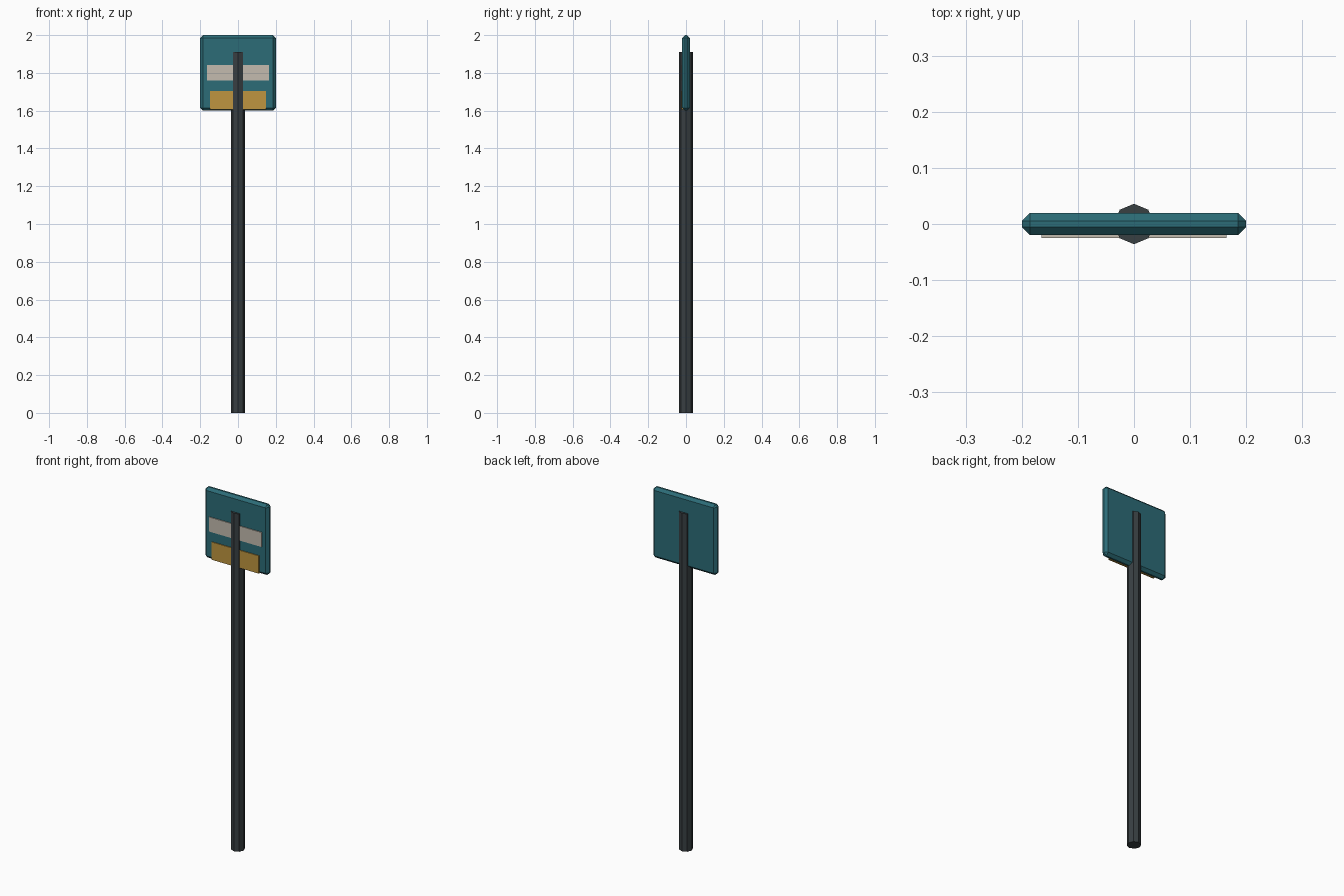
import bpy
from math import radians

if "Cube" in bpy.data.objects:
    bpy.data.objects.remove(bpy.data.objects["Cube"])


def paint(obj, name, rgb):
    mat = bpy.data.materials.new(name)
    mat.diffuse_color = (*rgb, 1.0)
    mat.use_nodes = True
    mat.node_tree.nodes["Principled BSDF"].inputs["Base Color"].default_value = mat.diffuse_color
    obj.data.materials.append(mat)


def box(name, x, y, z):
    """Box spanning the given (min, max) ranges."""
    spans = (x, y, z)
    bpy.ops.mesh.primitive_cube_add(size=1, location=[(a + b) / 2 for a, b in spans])
    obj = bpy.context.object
    obj.name = name
    obj.scale = [b - a for a, b in spans]
    bpy.ops.object.transform_apply(location=False, rotation=False, scale=True)
    return obj


# Octagonal post with corners on the x and y axes
POST_TOP = 1.91
bpy.ops.mesh.primitive_cylinder_add(vertices=8, radius=0.036, depth=POST_TOP,
                                    location=(0, 0, POST_TOP / 2))
post = bpy.context.object
post.name = "post"
paint(post, "dark_metal", (0.04, 0.05, 0.055))

# Square sign panel with chamfered edges
panel = box("sign_panel", (-0.2, 0.2), (-0.02, 0.02), (1.6, 2.0))
bevel = panel.modifiers.new("chamfer", 'BEVEL')
bevel.width = 0.015
bevel.segments = 1
bevel.limit_method = 'ANGLE'
bevel.angle_limit = radians(30)
paint(panel, "teal", (0.025, 0.15, 0.185))

# Raised plates on the front of the panel
for name, half, z, rgb in (
    ("pale_stripe", 0.165, (1.76, 1.842), (0.55, 0.50, 0.43)),
    ("yellow_plate", 0.147, (1.605, 1.705), (0.52, 0.30, 0.05)),
):
    plate = box(name, (-half, half), (-0.025, -0.015), z)
    paint(plate, name + "_colour", rgb)
